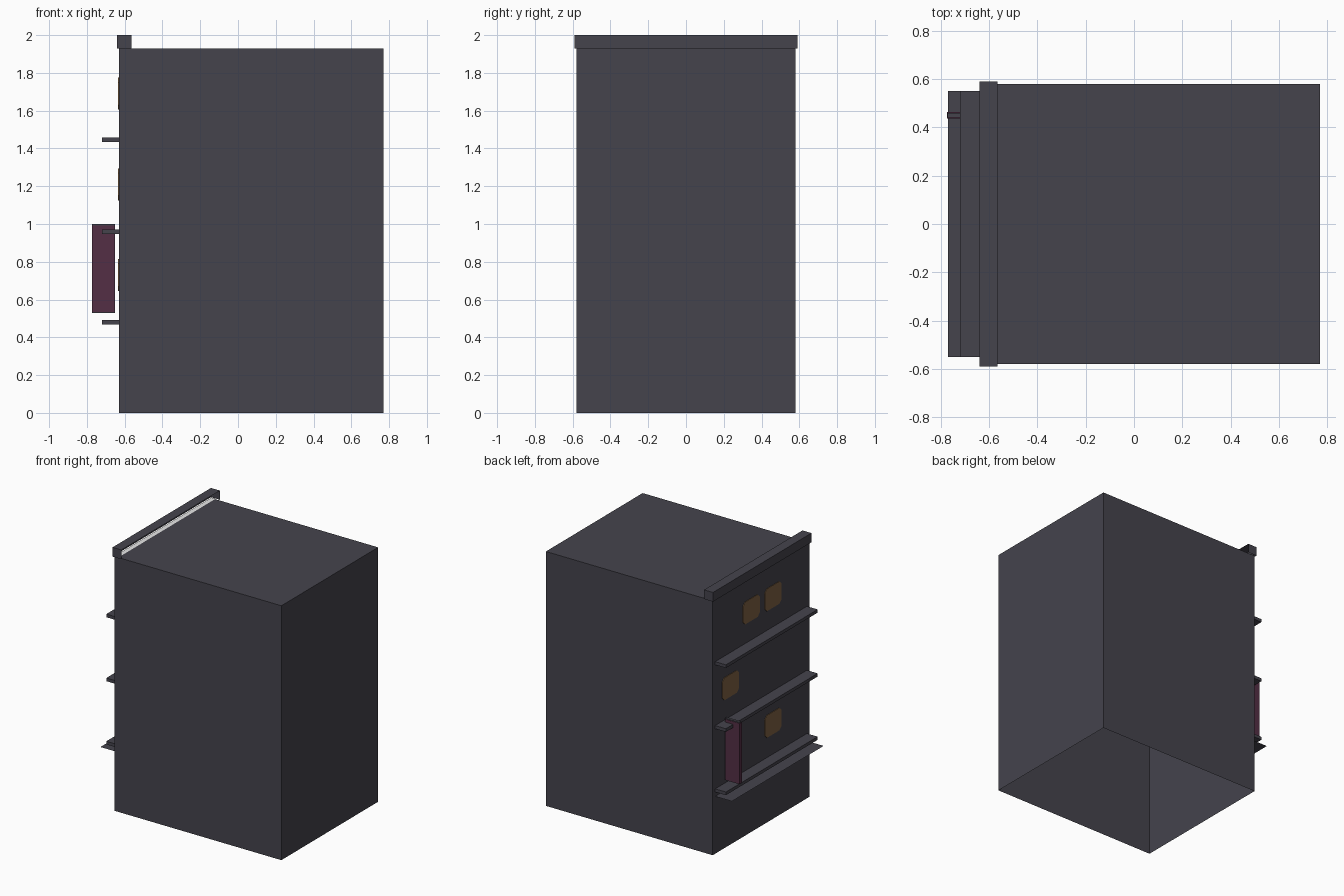
import bpy
import bmesh

cube = bpy.data.objects.get("Cube")
if cube:
    bpy.data.objects.remove(cube, do_unlink=True)


def material(name, rgb):
    mat = bpy.data.materials.new(name)
    mat.use_nodes = True
    mat.diffuse_color = (*rgb, 1)
    mat.node_tree.nodes["Principled BSDF"].inputs["Base Color"].default_value = (*rgb, 1)
    return mat


GREY = material("slate grey", (0.059, 0.057, 0.073))
PLUM = material("dark plum", (0.088, 0.028, 0.06))
AMBER = material("dull amber", (0.21, 0.12, 0.055))
WHITE = material("white", (0.95, 0.95, 0.95))


def finish(name, bm, mat):
    mesh = bpy.data.meshes.new(name)
    bm.to_mesh(mesh)
    bm.free()
    mesh.materials.append(mat)
    obj = bpy.data.objects.new(name, mesh)
    bpy.context.collection.objects.link(obj)
    return obj


def box(name, xs, ys, zs, mat, open_side=None):
    """Box between the given limits; open_side is a test on face normals to remove."""
    bm = bmesh.new()
    bmesh.ops.create_cube(bm, size=1)
    for v in bm.verts:
        v.co = [r[0] if c < 0 else r[1] for c, r in zip(v.co, (xs, ys, zs))]
    bm.normal_update()
    if open_side:
        gone = [f for f in bm.faces if open_side(f.normal)]
        bmesh.ops.delete(bm, geom=gone, context="FACES")
    return finish(name, bm, mat)


def sheet(name, xs, ys, z, mat):
    bm = bmesh.new()
    corners = ((xs[0], ys[0]), (xs[1], ys[0]), (xs[1], ys[1]), (xs[0], ys[1]))
    bm.faces.new([bm.verts.new((x, y, z)) for x, y in corners])
    return finish(name, bm, mat)


def window(name, y, z, w=0.1, h=0.085, cut=0.025):
    """Thin plate with clipped corners on the street wall."""
    bm = bmesh.new()
    outline = [(w, cut - h), (w, h - cut), (w - cut, h), (cut - w, h),
               (-w, h - cut), (-w, cut - h), (cut - w, -h), (w - cut, -h)]
    face = bm.faces.new([bm.verts.new((WALL, y + a, z + b)) for a, b in outline])
    out = bmesh.ops.extrude_face_region(bm, geom=[face])
    moved = [v for v in out["geom"] if isinstance(v, bmesh.types.BMVert)]
    bmesh.ops.translate(bm, verts=moved, vec=(-0.004, 0, 0))
    bmesh.ops.recalc_face_normals(bm, faces=bm.faces)
    return finish(name, bm, AMBER)


WALL = -0.63
ROOF = 1.93

# Building shell, open underneath
box("building_shell", (WALL, 0.77), (-0.58, 0.58), (0, ROOF), GREY, lambda n: n.z < -0.5)

# Cornice, open towards the roof, with a pale strip inside
box("cornice", (-0.64, -0.565), (-0.59, 0.59), (ROOF, 2.0), GREY,
    lambda n: n.x > 0.5 or n.z < -0.5)
sheet("cornice_strip", (-0.63, -0.595), (-0.58, 0.58), ROOF + 0.003, WHITE)

# Floor ledges and the thin canopy
for i, z in enumerate((0.48, 0.96, 1.445)):
    box(f"ledge_{i + 1}", (-0.72, WALL), (-0.55, 0.55), (z - 0.012, z + 0.012), GREY)
sheet("canopy", (-0.77, WALL), (-0.55, 0.55), 0.435, GREY)

# Lit windows
for i, (y, z) in enumerate(((0.12, 1.69), (-0.14, 1.69), (0.37, 1.21), (-0.14, 0.73))):
    window(f"window_{i + 1}", y, z)

# Hanging sign with a coloured panel on each broad side and the outer edge
box("sign_body", (-0.772, -0.65), (0.44, 0.46), (0.53, 1.0), GREY)
box("sign_panel", (-0.774, -0.655), (0.437, 0.463), (0.535, 0.993), PLUM)
